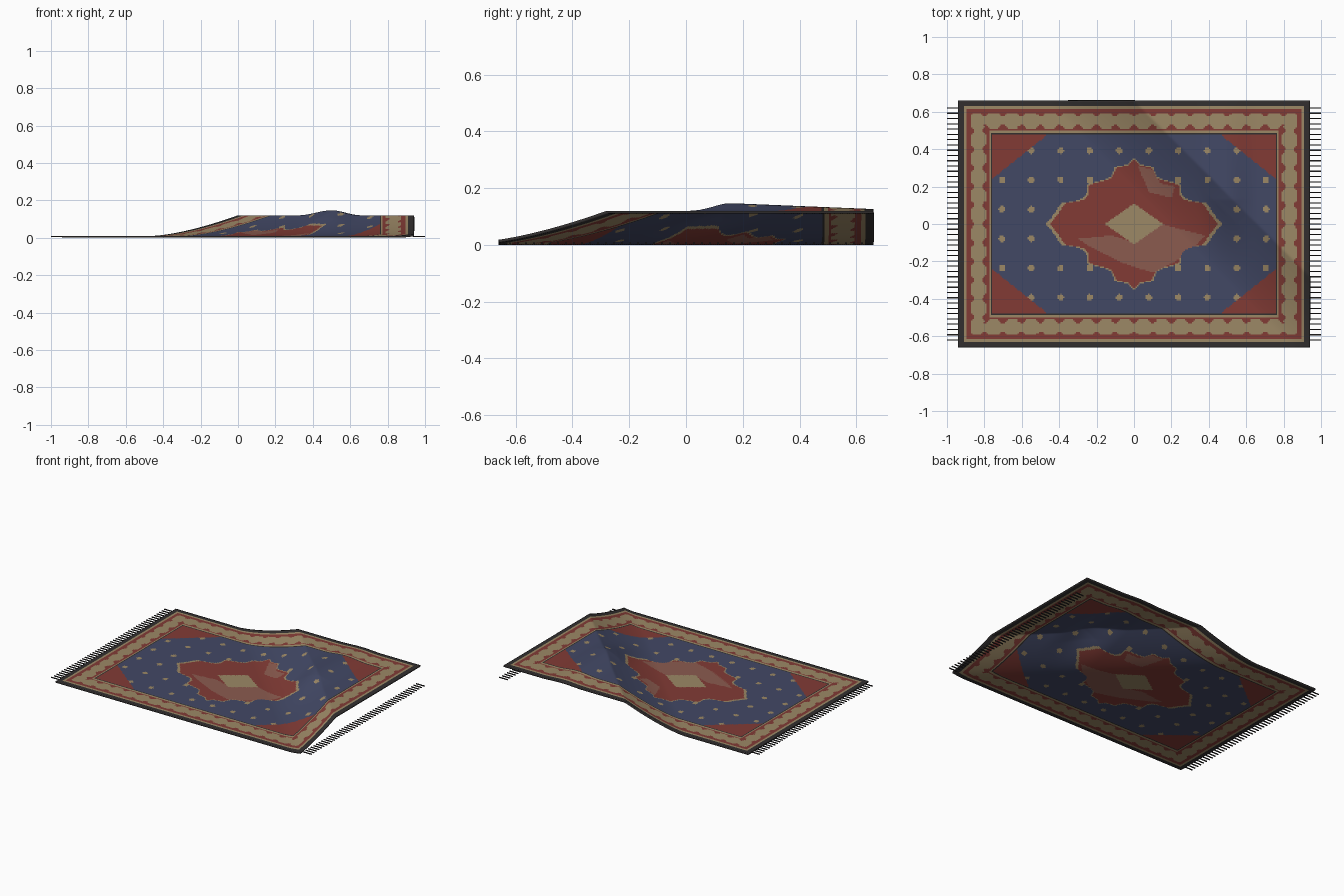
import bpy, bmesh, math

if "Cube" in bpy.data.objects:
    bpy.data.objects.remove(bpy.data.objects["Cube"])

HX, HY, T = 0.94, 0.66, 0.01     # half length, half width, thickness
NX, NY = 248, 174                # weave resolution


def material(name, rgb):
    m = bpy.data.materials.new(name)
    lin = [((c / 255 + 0.055) / 1.055) ** 2.4 for c in rgb]
    m.diffuse_color = (*lin, 1)
    m.use_nodes = True
    m.node_tree.nodes["Principled BSDF"].inputs["Base Color"].default_value = m.diffuse_color
    return m


charcoal = material("charcoal binding", (50, 47, 47))
tan = material("tan wool", (156, 136, 102))
red = material("brick red wool", (130, 59, 53))
blue = material("indigo wool", (66, 72, 101))
rose = material("dusty rose wool", (139, 91, 79))
DARK, TAN, RED, BLUE, ROSE = range(5)

# medallion outline (one quarter, mirrored by testing absolute coordinates)
MEDALLION = [(0, 0), (0, .35), (.03, .32), (.1, .305), (.125, .25), (.15, .24), (.25, .215),
             (.255, .155), (.29, .13), (.39, .11), (.43, .05), (.47, 0)]
# rose patches inside the medallion
PATCHES = [[(-.30, -.08), (-.12, -.06), (0, -.1), (.15, 0), (.22, -.02), (.38, -.06), (.32, -.13),
            (.22, -.2), (.1, -.26), (-.06, -.21), (-.22, -.13)],
           [(.02, .31), (.1, .29), (.14, .22), (.22, .2), (.2, .14), (.08, .17), (.05, .24)]]


def inside(x, y, poly):
    hit = False
    for (ax, ay), (bx, by) in zip(poly, poly[1:] + poly[:1]):
        if (ay > y) != (by > y) and x < ax + (bx - ax) * (y - ay) / (by - ay):
            hit = not hit
    return hit


def border_colour(x, y, off):
    """Nested frame bands with scalloped red edges."""
    along = x if HY - abs(y) < HX - abs(x) else y
    tooth = 0.018 * max(0, math.cos(2 * math.pi * along / 0.1))
    if off < 0.033:
        return DARK
    if off < 0.045:
        return TAN
    if off < 0.066 + tooth:
        return RED
    if off < 0.148 - tooth:
        return TAN
    if off < 0.163:
        return RED
    return TAN if off < 0.176 else DARK


def colour(x, y):
    ax, ay = abs(x), abs(y)
    off = min(HX - ax, HY - ay)
    if off < 0.182:
        return border_colour(x, y, off)
    # centre diamond, medallion and its tan tips
    if ax / 0.155 + ay / 0.11 < 1:
        return TAN
    if inside(ax, ay + 1e-5, MEDALLION):
        if any(inside(x, y, p) for p in PATCHES):
            return ROSE
        if not inside(ax * 1.05, ay * 1.02 + 1e-5, MEDALLION):
            return TAN
        return RED
    # corner triangles
    if (0.76 - ax) / 0.30 + (0.48 - ay) / 0.24 < 1:
        return RED
    # dotted field
    dx = (ax % 0.157) - 0.0785
    dy = (ay % 0.157) - 0.0785
    return TAN if math.hypot(dx, dy) < 0.0175 else BLUE


def height(x, y):
    """Back right corner lifted along a diagonal, with a soft ripple."""
    t = min(1, max(0, (x + y - 0.2) / 0.46))
    z = 0.11 * t ** 1.5
    u = (x - 0.49) / 0.17
    if abs(u) < 1:
        fade = 1 - 0.78 * (y - 0.13) / 0.53 if y > 0.13 else max(0, 1 - (0.13 - y) / 0.35)
        z += 0.028 * fade * 0.5 * (1 + math.cos(math.pi * u)) * min(1, t * 1.3)
    return z


def finish(name, bm, mats):
    me = bpy.data.meshes.new(name)
    bm.to_mesh(me)
    bm.free()
    for m in mats:
        me.materials.append(m)
    ob = bpy.data.objects.new(name, me)
    bpy.context.collection.objects.link(ob)
    return ob


# woven carpet sheet
bm = bmesh.new()
bmesh.ops.create_grid(bm, x_segments=NX, y_segments=NY, size=1)
for v in bm.verts:
    v.co.x *= HX
    v.co.y *= HY
for f in bm.faces:
    c = f.calc_center_median()
    f.material_index = colour(c.x, c.y)
for v in bm.verts:
    v.co.z = T + height(v.co.x, v.co.y)
carpet = finish("carpet", bm, [charcoal, tan, red, blue, rose])
solid = carpet.modifiers.new("thickness", 'SOLIDIFY')
solid.thickness = T
solid.offset = -1
bpy.context.view_layer.objects.active = carpet
carpet.select_set(True)
bpy.ops.object.shade_smooth_by_angle(angle=math.radians(40))

# fringe strands lying flat at both short ends
for name, side in (("left_fringe", -1), ("right_fringe", 1)):
    bm = bmesh.new()
    n = 45
    for i in range(n):
        y = -0.62 + 1.24 * i / (n - 1)
        strand = bmesh.ops.create_cube(bm, size=1)["verts"]
        for v in strand:
            v.co.x = side * 0.968 + v.co.x * 0.064
            v.co.y = y + v.co.y * 0.006
            v.co.z = 0.006 + v.co.z * 0.006
    finish(name, bm, [charcoal])
